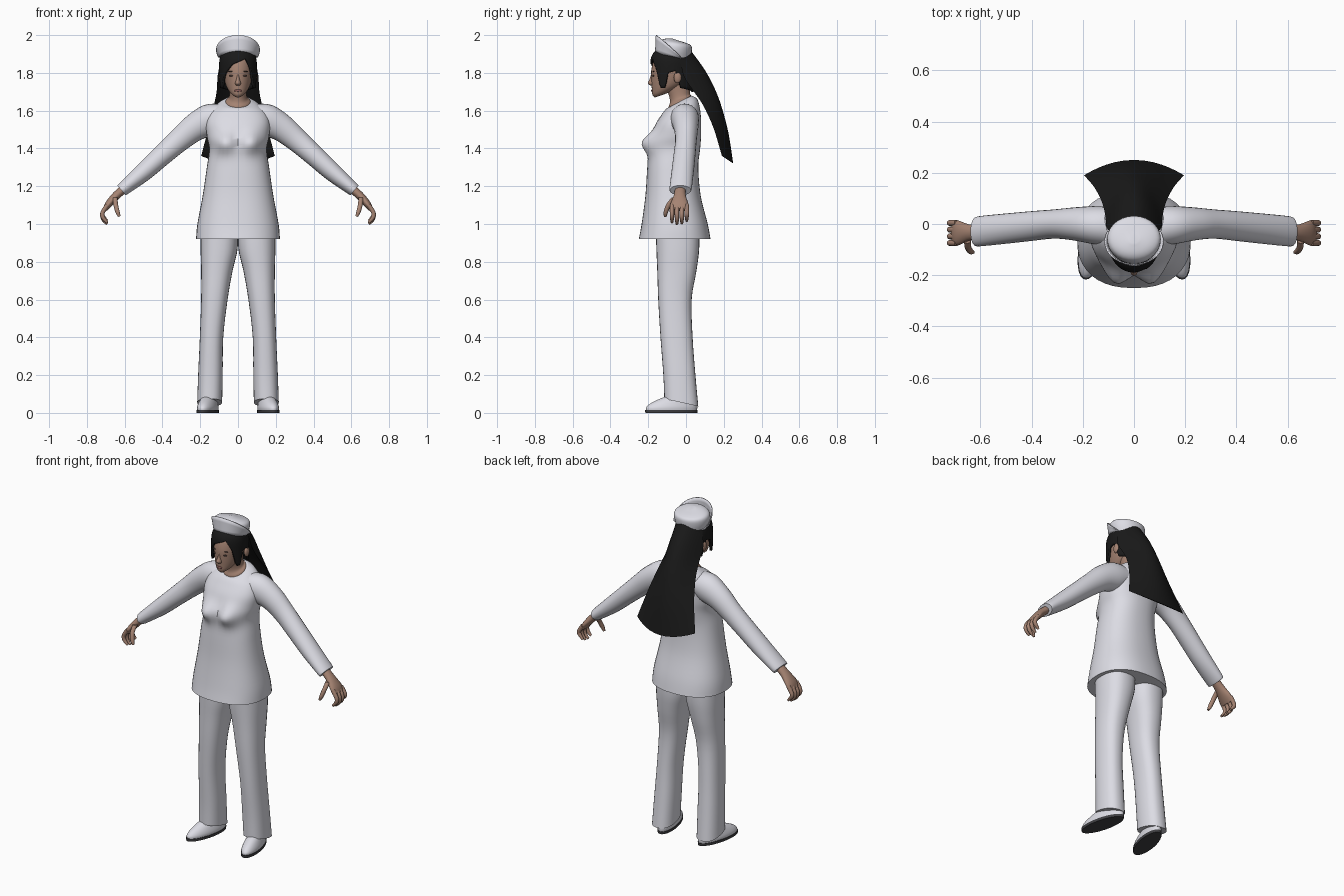
import bpy
import bmesh
from math import sin, cos, pi, radians, copysign, exp, sqrt
from mathutils import Vector

if "Cube" in bpy.data.objects:
    bpy.data.objects.remove(bpy.data.objects["Cube"], do_unlink=True)


def material(name, red, green, blue):
    mat = bpy.data.materials.new(name)
    mat.use_nodes = True
    mat.diffuse_color = (red, green, blue, 1)
    shader = next(n for n in mat.node_tree.nodes if n.type == 'BSDF_PRINCIPLED')
    shader.inputs["Base Color"].default_value = (red, green, blue, 1)
    return mat


WHITE = material("white cloth", 0.72, 0.72, 0.78)
SKIN = material("skin", 0.38, 0.23, 0.17)
HAIR = material("black hair", 0.01, 0.01, 0.01)
SOLE = material("dark sole", 0.05, 0.05, 0.055)
LIPS = material("lips", 0.28, 0.12, 0.11)
EYES = material("dark eyes", 0.07, 0.045, 0.04)


def smooth_rows(rows, steps):
    """Insert extra rows with a Catmull-Rom spline."""
    rows = [Vector(r) for r in rows]
    padded = [rows[0]] + rows + [rows[-1]]
    result = []
    for p, a, b, n in zip(padded, padded[1:], padded[2:], padded[3:]):
        for i in range(steps):
            t = i / steps
            result.append(a + (b - p) * (t / 2)
                          + (p * 2 - a * 5 + b * 4 - n) * (t * t / 2)
                          + (a * 3 - p - b * 3 + n) * (t ** 3 / 2))
    return result + [rows[-1]]


def skin_rings(bm, rings, closed=True, caps=True):
    loops = [[bm.verts.new(p) for p in ring] for ring in rings]
    count = len(loops[0])
    for low, high in zip(loops, loops[1:]):
        for i in range(count if closed else count - 1):
            j = (i + 1) % count
            bm.faces.new((low[i], low[j], high[j], high[i]))
    if caps:
        bm.faces.new(loops[0])
        bm.faces.new(loops[-1])


def finish(name, bm, mat, mirror=False, thickness=0, angle=50):
    bmesh.ops.recalc_face_normals(bm, faces=bm.faces[:])
    mesh = bpy.data.meshes.new(name)
    bm.to_mesh(mesh)
    bm.free()
    mesh.materials.append(mat)
    for poly in mesh.polygons:
        poly.use_smooth = True
    mesh.set_sharp_from_angle(angle=radians(angle))
    obj = bpy.data.objects.new(name, mesh)
    bpy.context.collection.objects.link(obj)
    if mirror:
        obj.modifiers.new("Mirror", 'MIRROR')
    if thickness:
        obj.modifiers.new("Solidify", 'SOLIDIFY').thickness = thickness
    return obj


def oval(a):
    return cos(a), sin(a)


def boxy(a):
    return (copysign(abs(cos(a)) ** 0.85, cos(a)), copysign(abs(sin(a)) ** 0.85, sin(a)))


def crescent(a):
    bulge = 1 - cos(a) ** 2
    return cos(a), 2 * bulge * (1 if sin(a) >= 0 else 0.35) - 1


def loft(name, rows, mat, section=oval, segments=28, steps=4, shape=None, mirror=False):
    """Rows: centre x, half width, front y, front z, back y, back z."""
    bm = bmesh.new()
    rings = []
    for cx, w, yf, zf, yb, zb in smooth_rows(rows, steps):
        ring = []
        for i in range(segments):
            u, v = section(2 * pi * i / segments)
            k = (v + 1) / 2
            ring.append(Vector((cx + w * u, yf + (yb - yf) * k, zf + (zb - zf) * k)))
        rings.append([shape(p) for p in ring] if shape else ring)
    skin_rings(bm, rings)
    return finish(name, bm, mat, mirror)


def tube(bm, path, segments=20, steps=4):
    """Path rows: x, y, z, radius along y, radius across the bend."""
    pts = smooth_rows(path, steps)
    rings = []
    for i, p in enumerate(pts):
        ahead, behind = pts[min(i + 1, len(pts) - 1)], pts[max(i - 1, 0)]
        tangent = Vector((ahead - behind)[:3])
        side = Vector((0, 1, 0))
        normal = tangent.cross(side).normalized()
        rings.append([Vector(p[:3]) + side * p[3] * cos(a) + normal * p[4] * sin(a)
                      for a in (2 * pi * k / segments for k in range(segments))])
    skin_rings(bm, rings)


def blob(name, mat, centre, size, mirror=False):
    bm = bmesh.new()
    bmesh.ops.create_uvsphere(bm, u_segments=16, v_segments=10, radius=1)
    for v in bm.verts:
        v.co = Vector(c + s * k for c, s, k in zip(centre, size, v.co))
    return finish(name, bm, mat, mirror)


# Tunic with bust
def bust(p):
    if p.y < -0.05:
        p.y -= 0.055 * exp(-((abs(p.x) - 0.07) / 0.055) ** 2 - ((p.z - 1.43) / 0.055) ** 2)
    return p


loft("tunic", [
    (0, .222, -.25, .92, .13, .92), (0, .215, -.235, 1, .115, 1),
    (0, .187, -.215, 1.15, .078, 1.15), (0, .165, -.205, 1.3, .065, 1.3),
    (0, .152, -.195, 1.39, .075, 1.4), (0, .165, -.18, 1.46, .08, 1.47),
    (0, .17, -.16, 1.53, .08, 1.54), (0, .15, -.125, 1.585, .075, 1.605),
    (0, .105, -.105, 1.61, .06, 1.66), (0, .07, -.095, 1.615, .03, 1.68)],
    WHITE, boxy, 40, 5, bust)

# Trousers
loft("trouser_leg", [
    (.15, .066, -.115, .075, .065, .035), (.146, .065, -.12, .2, .05, .2),
    (.14, .062, -.135, .4, .035, .4), (.125, .07, -.147, .6, .03, .6),
    (.112, .083, -.152, .75, .055, .75), (.1, .098, -.157, .87, .07, .87),
    (.1, .098, -.16, 1, .07, 1)], WHITE, boxy, mirror=True)


# Shoes, toes turned outward
def toe_out(p):
    p.x -= 0.2 * p.y
    return p


loft("shoe", [
    (.145, .05, -.212, .014, .058, .014), (.145, .051, -.21, .03, .06, .03),
    (.145, .046, -.185, .052, .058, .05), (.145, .036, -.13, .078, .052, .08),
    (.145, .02, -.09, .09, .03, .1)], WHITE, shape=toe_out, mirror=True)
loft("shoe_sole", [
    (.145, .052, -.215, 0, .06, 0), (.145, .053, -.217, .016, .062, .016)],
    SOLE, steps=1, shape=toe_out, mirror=True)

# Sleeves
bm = bmesh.new()
tube(bm, [(.08, -.01, 1.565, .075, .07), (.15, -.005, 1.55, .075, .085),
          (.23, 0, 1.51, .065, .073), (.31, 0, 1.445, .057, .062),
          (.4, -.008, 1.365, .058, .055), (.5, -.018, 1.275, .059, .049),
          (.6, -.028, 1.192, .059, .037), (.617, -.03, 1.178, .056, .034)], 24)
finish("sleeve", bm, WHITE, mirror=True)

# Hands: palm, four fingers and thumb
bm = bmesh.new()
tube(bm, [(.6, -.03, 1.19, .028, .022), (.645, -.033, 1.15, .032, .022),
          (.685, -.035, 1.105, .048, .019), (.704, -.035, 1.075, .045, .012)])
for y, drop in ((.004, .015), (-.022, .003), (-.048, 0), (-.074, .008)):
    tube(bm, [(.692, y, 1.1, .012, .012), (.717, y, 1.06, .012, .012),
              (.714, y, 1.025 + drop, .011, .011), (.692, y, 1 + drop, .007, .007)], 10)
tube(bm, [(.65, -.06, 1.14, .016, .014), (.648, -.09, 1.105, .014, .013),
          (.638, -.106, 1.065, .012, .012), (.628, -.11, 1.04, .007, .007)], 10)
finish("hand", bm, SKIN, mirror=True)

# Neck and head
loft("neck", [
    (0, .06, -.085, 1.59, .02, 1.64), (0, .066, -.092, 1.618, .026, 1.678),
    (0, .05, -.085, 1.645, .022, 1.685), (0, .045, -.09, 1.68, .02, 1.7),
    (0, .046, -.11, 1.73, .02, 1.74)], SKIN)
loft("head", [
    (0, .018, -.165, 1.67, -.12, 1.685), (0, .04, -.178, 1.685, -.07, 1.705),
    (0, .06, -.181, 1.715, -.02, 1.735), (0, .074, -.184, 1.765, .02, 1.775),
    (0, .08, -.183, 1.82, .03, 1.82), (0, .074, -.163, 1.88, .02, 1.88),
    (0, .035, -.11, 1.92, -.02, 1.92)], SKIN)
loft("nose", [
    (0, .007, -.183, 1.8, -.15, 1.8), (0, .01, -.193, 1.768, -.15, 1.768),
    (0, .016, -.203, 1.745, -.15, 1.745), (0, .012, -.188, 1.733, -.15, 1.733)],
    SKIN, segments=14)
blob("ear", SKIN, (.09, -.045, 1.775), (.012, .02, .03), True)
blob("eye", EYES, (.034, -.173, 1.785), (.014, .005, .005), True)
blob("eyebrow", EYES, (.036, -.172, 1.808), (.018, .005, .003), True)
blob("mouth", LIPS, (0, -.18, 1.706), (.021, .005, .006))

# Hair cap with a parted fringe and side locks
HAIRLINE = [(-180, 1.7), (-115, 1.72), (-100, 1.81), (-80, 1.8), (-72, 1.72), (-58, 1.72),
            (-48, 1.79), (-18, 1.845), (25, 1.875), (44, 1.82), (58, 1.72), (72, 1.72),
            (80, 1.8), (100, 1.81), (115, 1.72), (180, 1.7)]


def hairline(deg):
    for (a, za), (b, zb) in zip(HAIRLINE, HAIRLINE[1:]):
        if deg <= b:
            return za + (zb - za) * (deg - a) / (b - a)


bm = bmesh.new()
rings = []
for row in range(15):
    ring = []
    for deg in range(-180, 180, 5):
        low = hairline(deg)
        z = low + (1.942 - low) * row / 14
        r = sqrt(1 - max(0, (z - 1.83) / 0.115) ** 3)
        ring.append((.1 * r * sin(radians(deg)), -.075 - .115 * r * cos(radians(deg)), z))
    rings.append(ring)
skin_rings(bm, rings, caps=False)
bm.faces.new(bm.verts[:][-len(rings[-1]):]) if not bm.verts.ensure_lookup_table() else None
finish("hair_cap", bm, HAIR, thickness=0.012)

# Long hair swept out behind the back
loft("long_hair", [
    (0, .085, -.03, 1.89, .02, 1.925), (0, .107, -.015, 1.79, .1, 1.815),
    (0, .112, .035, 1.71, .155, 1.71), (0, .127, .09, 1.63, .19, 1.615),
    (0, .156, .145, 1.51, .225, 1.48), (0, .195, .19, 1.36, .25, 1.32)],
    HAIR, crescent, 32)

# Cap: soft crown and a flared band folded up at the front
loft("cap_crown", [
    (0, .093, -.158, 1.9, .022, 1.862), (0, .104, -.152, 1.935, .03, 1.905),
    (0, .1, -.14, 1.965, .03, 1.94), (0, .07, -.115, 1.98, .01, 1.955),
    (0, .02, -.075, 1.983, -.03, 1.968)], WHITE)
bm = bmesh.new()
rings = []
for row in range(5):
    t = row / 4
    ring = []
    for deg in range(-115, 116, 5):
        a = radians(deg)
        base = 1.885 + 0.02 * cos(a)
        rise = max(0.004, 0.095 * cos(a * 0.75))
        ring.append(((.097 + .019 * t) * sin(a), -.068 - (.096 - .004 * t) * cos(a),
                     base + rise * t))
    rings.append(ring)
skin_rings(bm, rings, closed=False, caps=False)
finish("cap_band", bm, WHITE, thickness=0.005)
